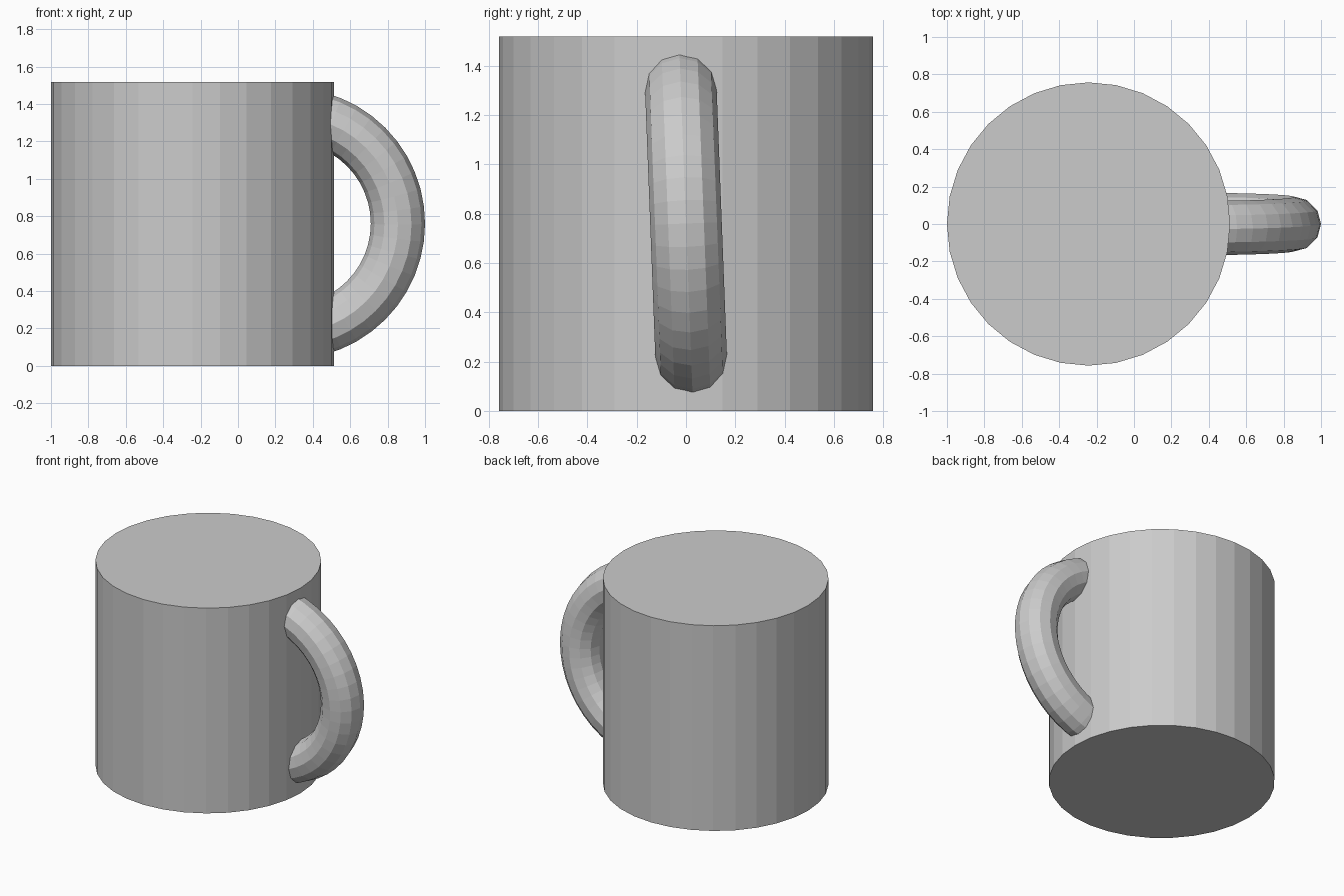
import bpy
from math import radians

if "Cube" in bpy.data.objects:
    bpy.data.objects.remove(bpy.data.objects["Cube"])

RADIUS, HEIGHT = 0.757, 1.518

# Solid cup body
bpy.ops.mesh.primitive_cylinder_add(vertices=32, radius=RADIUS, depth=HEIGHT,
                                    location=(RADIUS - 1, 0, HEIGHT / 2))
bpy.context.object.name = "cup_body"

# Slightly tilted ring handle, sunk into the body
bpy.ops.mesh.primitive_torus_add(major_segments=48, minor_segments=12,
                                 major_radius=0.581, minor_radius=0.145,
                                 location=(0.274, 0, 0.76),
                                 rotation=(radians(92.2), 0, 0))
bpy.context.object.name = "handle"
